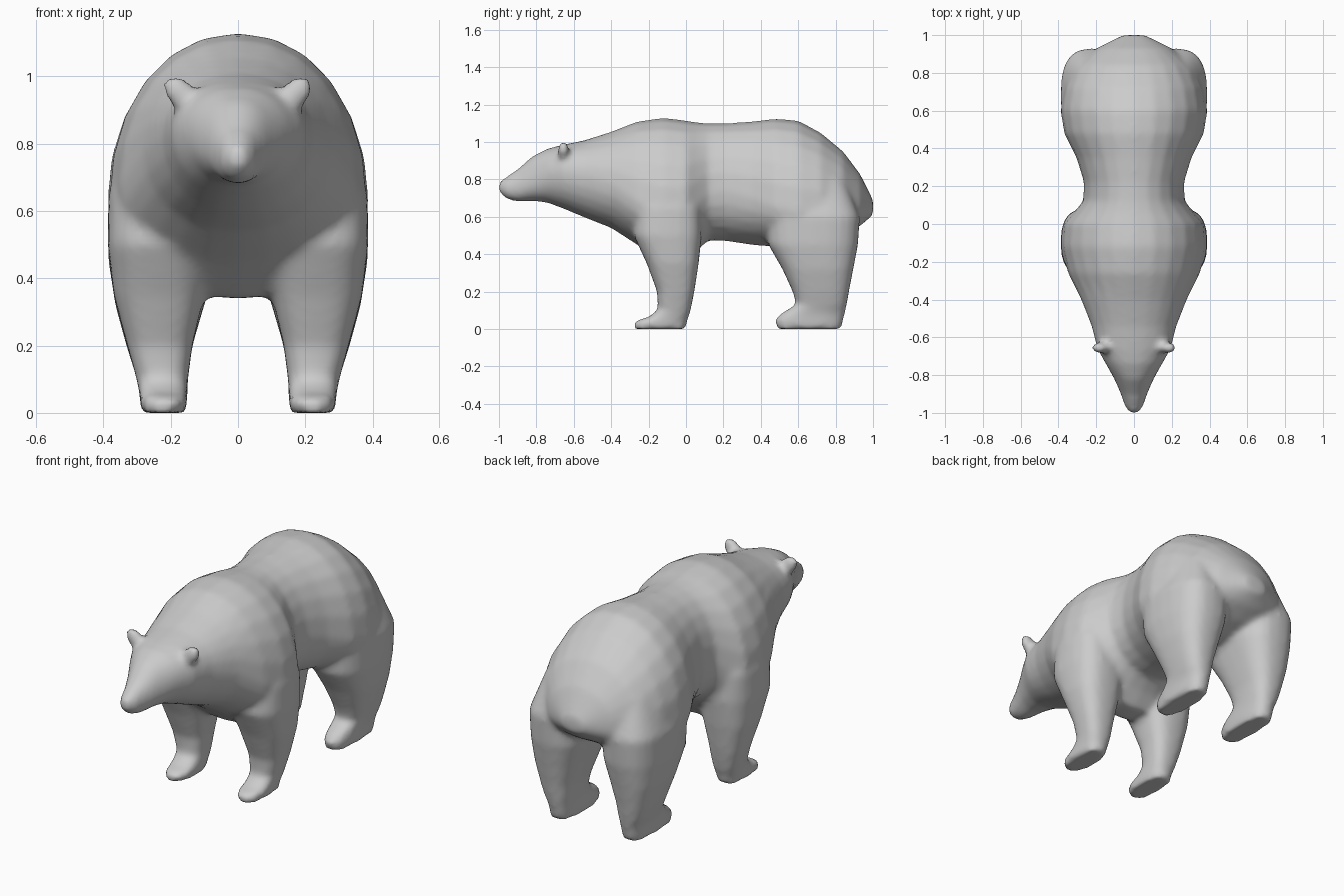
import bpy, bmesh
from math import sin, cos, pi
from mathutils import Matrix, Vector

cube = bpy.data.objects.get("Cube")
if cube:
    bpy.data.objects.remove(cube)

SIDES = 24


def power(value, exponent):
    return abs(value) ** exponent * (1 if value >= 0 else -1)


def unit_ring(roundness):
    """Points of a superellipse: 1 is an ellipse, lower is boxier."""
    angles = [2 * pi * i / SIDES for i in range(SIDES)]
    return [(power(cos(a), roundness), power(sin(a), roundness)) for a in angles]


def loft(bm, rings):
    """Skin a closed tube through rings of points."""
    loops = [[bm.verts.new(p) for p in ring] for ring in rings]
    faces = [bm.faces.new(loops[0]), bm.faces.new(loops[-1])]
    for low, high in zip(loops, loops[1:]):
        for i in range(SIDES):
            j = (i + 1) % SIDES
            faces.append(bm.faces.new((low[i], low[j], high[j], high[i])))
    bmesh.ops.recalc_face_normals(bm, faces=faces)


def trunk_ring(y, bottom, middle, top, half_width):
    ring = []
    for u, v in unit_ring(0.95):
        reach = top - middle if v > 0 else middle - bottom
        ring.append(Vector((u * half_width, y, middle + v * reach)))
    return ring


def leg_ring(side, z, inner, outer, front, back):
    x, y = (inner + outer) / 2, (front + back) / 2
    return [Vector((side * (x + u * (outer - inner) / 2), y + v * (back - front) / 2, z))
            for u, v in unit_ring(0.75)]


# Snout to rump: y, bottom, widest height, top, half width
trunk = [
    (-1.0, .73, .76, .785, .025), (-.96, .695, .75, .815, .05),
    (-.9, .68, .76, .855, .07), (-.82, .685, .79, .925, .105),
    (-.74, .675, .83, .965, .15), (-.66, .645, .84, .985, .195),
    (-.54, .595, .82, 1.01, .225), (-.4, .54, .78, 1.055, .28),
    (-.26, .45, .68, 1.11, .35), (-.12, .34, .62, 1.13, .385),
    (-.0, .34, .62, 1.115, .375), (.06, .42, .67, 1.105, .32),
    (.12, .475, .72, 1.1, .27), (.22, .47, .74, 1.1, .265),
    (.35, .45, .7, 1.11, .305), (.48, .44, .65, 1.125, .37),
    (.6, .44, .62, 1.115, .39), (.72, .46, .62, 1.05, .37),
    (.84, .5, .63, .95, .31), (.93, .55, .64, .83, .2), (1.0, .61, .65, .69, .06),
]

# Ground upward: z, inner x, outer x, front y, back y
front_leg = [
    (0, .155, .288, -.275, 0), (.04, .15, .292, -.28, .005), (.065, .15, .295, -.2, .015),
    (.1, .148, .302, -.15, .025), (.2, .135, .33, -.155, .045), (.35, .1, .37, -.21, .068),
    (.5, .08, .388, -.28, .085), (.65, .1, .385, -.27, .08), (.85, .12, .3, -.2, .03),
]
rear_leg = [
    (0, .155, .288, .485, .83), (.05, .15, .292, .475, .842), (.085, .15, .295, .51, .85),
    (.13, .146, .31, .59, .86), (.2, .135, .332, .57, .872), (.32, .1, .365, .515, .895),
    (.45, .06, .385, .44, .92), (.6, .06, .388, .43, .93), (.8, .1, .32, .45, .85),
]

bm = bmesh.new()
loft(bm, [trunk_ring(*row) for row in trunk])
for side in (-1, 1):
    for leg in (front_leg, rear_leg):
        loft(bm, [leg_ring(side, *row) for row in leg])
    # Small rounded ears at the back of the head
    place = Matrix.Translation((side * .172, -.655, .95))
    tilt = Matrix.Rotation(side * pi / 4, 4, 'Y')
    size = Matrix.Diagonal((.042, .032, .062, 1))
    bmesh.ops.create_icosphere(bm, subdivisions=3, radius=1, matrix=place @ tilt @ size)

mesh = bpy.data.meshes.new("bear_body")
bm.to_mesh(mesh)
bm.free()
bear = bpy.data.objects.new("bear_body", mesh)
bpy.context.collection.objects.link(bear)

# Fuse the parts into one skin and soften the joins
fuse = bear.modifiers.new("fuse", 'REMESH')
fuse.mode = 'VOXEL'
fuse.voxel_size = .016
fuse.use_smooth_shade = True
soften = bear.modifiers.new("soften", 'SMOOTH')
soften.factor = .5
soften.iterations = 8

# Grey fur
fur = bpy.data.materials.new("grey_fur")
fur.use_nodes = True
colour = (.6, .6, .6, 1)
fur.diffuse_color = colour
fur.node_tree.nodes["Principled BSDF"].inputs["Base Color"].default_value = colour
mesh.materials.append(fur)

bpy.context.view_layer.objects.active = bear
bear.select_set(True)
for name in ("fuse", "soften"):
    bpy.ops.object.modifier_apply(modifier=name)
bpy.ops.object.shade_smooth()
